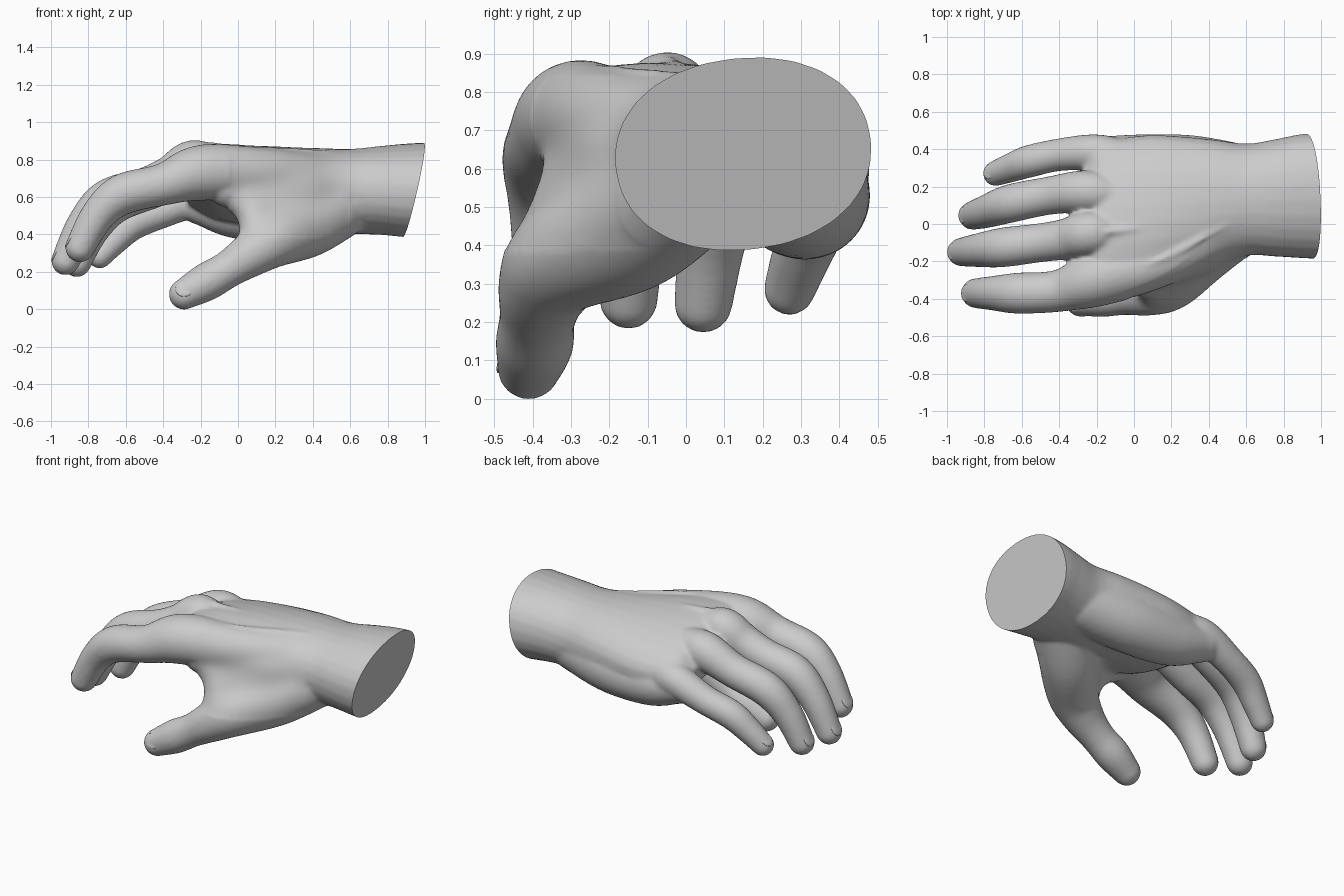
import bpy, bmesh, math
from mathutils import Vector, Matrix

if "Cube" in bpy.data.objects:
    bpy.data.objects.remove(bpy.data.objects["Cube"])

skin = bpy.data.materials.new("plain grey")
skin.use_nodes = True
GREY = (0.6, 0.6, 0.6, 1)
skin.diffuse_color = GREY
skin.node_tree.nodes["Principled BSDF"].inputs["Base Color"].default_value = GREY

SIDES = 28


def spline(keys, steps=6):
    """Catmull-Rom through rows of numbers."""
    out = []
    for i in range(len(keys) - 1):
        p0, p1 = keys[max(i - 1, 0)], keys[i]
        p2, p3 = keys[i + 1], keys[min(i + 2, len(keys) - 1)]
        for s in range(steps):
            t = s / steps
            out.append([b + 0.5 * t * (c - a + t * (2*a - 5*b + 4*c - d + t * (3*(b - c) + d - a)))
                        for a, b, c, d in zip(p0, p1, p2, p3)])
    return out + [list(keys[-1])]


def loft(bm, rings):
    rows = [[bm.verts.new(p) for p in ring] for ring in rings]
    for r0, r1 in zip(rows, rows[1:]):
        for i in range(SIDES):
            j = (i + 1) % SIDES
            bm.faces.new((r0[i], r0[j], r1[j], r1[i]))
    bm.faces.new(rows[0][::-1])
    bm.faces.new(rows[-1])


def tube(bm, keys):
    """Round limb along x, y, z, radius rows, with ball ends."""
    pts = spline(keys)
    rings = []
    for i, p in enumerate(pts):
        a, b = pts[max(i - 1, 0)], pts[min(i + 1, len(pts) - 1)]
        d = (Vector(b[:3]) - Vector(a[:3])).normalized()
        u = d.cross(Vector((0, 1, 0))).normalized()
        v = d.cross(u)
        rings.append([Vector(p[:3]) + p[3] * (u * math.cos(k) + v * math.sin(k))
                      for k in (2 * math.pi * n / SIDES for n in range(SIDES))])
    loft(bm, rings)
    for end in (keys[0], keys[-1]):
        bmesh.ops.create_uvsphere(bm, u_segments=SIDES, v_segments=16, radius=end[3],
                                  matrix=Matrix.Translation(end[:3]))


def section(x, cy, cz, a, b, tilt):
    """Tilted, slightly boxy oval across the hand."""
    ring = []
    c, s = math.cos(math.radians(tilt)), math.sin(math.radians(tilt))
    for n in range(SIDES):
        k = 2 * math.pi * n / SIDES
        y = a * math.copysign(abs(math.cos(k)) ** 0.93, math.cos(k))
        z = b * math.copysign(abs(math.sin(k)) ** 0.93, math.sin(k))
        ring.append((x, cy + y * c - z * s, cz + y * s + z * c))
    return ring


bm = bmesh.new()

# Wrist and palm
palm = [(1.15, .15, .635, .345, .26, 6), (.92, .15, .635, .335, .25, 6),
        (.76, .14, .635, .315, .237, 4), (.6, .13, .63, .3, .227, 0),
        (.4, .11, .64, .345, .222, -3), (.1, .07, .66, .41, .205, -9),
        (-.1, .05, .675, .41, .18, -12), (-.2, .05, .685, .39, .14, -13),
        (-.27, .05, .67, .33, .07, -14)]
loft(bm, [section(*row) for row in spline(palm)])

# Heel of the palm on the little finger side
tube(bm, [(.6, .25, .58, .17), (.3, .3, .54, .175), (0, .325, .53, .155), (-.2, .36, .56, .11)])

# Fingers, from palm bone to tip
fingers = {
    "index": [(.5, -.02, .7, .12), (.15, -.2, .725, .135), (-.19, -.29, .73, .15),
              (-.4, -.357, .667, .113), (-.62, -.37, .613, .11), (-.75, -.37, .5, .093),
              (-.845, -.37, .33, .08)],
    "middle": [(.1, -.06, .76, .1), (-.1, -.05, .765, .1), (-.24, -.05, .785, .12),
               (-.36, -.08, .712, .11), (-.5, -.1, .652, .104), (-.7, -.125, .588, .106),
               (-.83, -.14, .445, .091), (-.922, -.15, .258, .077)],
    "ring": [(.1, .1, .73, .1), (-.1, .15, .73, .1), (-.26, .172, .728, .115),
             (-.45, .152, .643, .102), (-.66, .11, .56, .103), (-.78, .07, .42, .09),
             (-.862, .045, .248, .077)],
    "little": [(.1, .28, .64, .12), (-.1, .35, .61, .11), (-.22, .38, .595, .1),
               (-.4, .37, .522, .087), (-.56, .335, .457, .087), (-.66, .3, .37, .078),
               (-.74, .27, .285, .068)],
    "thumb": [(.56, 0, .56, .17), (.38, -.14, .45, .17), (.2, -.31, .375, .15),
              (.08, -.367, .3, .124), (-.05, -.387, .215, .1),
              (-.17, -.395, .145, .102), (-.288, -.41, .08, .083)],
}
for keys in fingers.values():
    tube(bm, keys)

# Web: a fan of bars from the wrist, filling between thumb and index finger
for end in ((.1, -.36, .37), (.105, -.335, .44), (.085, -.305, .51),
            (.035, -.285, .58), (-.06, -.28, .645)):
    x, y, z = end
    tube(bm, [(.52, .02, .62, .17), (.3, y * .5, z * .6 + .25, .15), (x, y, z, .1)])

# Tendons over the back of the hand
for key, rise in (("index", .127), ("middle", .11), ("ring", .1)):
    kx, ky, kz, _ = fingers[key][2]
    tube(bm, [(.5, .1 + ky * .35, .835, .015), (.15, ky * .75 + .03, .85 - max(ky, 0) * .3, .02),
              (kx, ky, kz + rise - .015, .022)])

mesh = bpy.data.meshes.new("hand")
bmesh.ops.recalc_face_normals(bm, faces=bm.faces)
bm.to_mesh(mesh)
bm.free()
hand = bpy.data.objects.new("hand", mesh)
bpy.context.collection.objects.link(hand)
bpy.context.view_layer.objects.active = hand
hand.select_set(True)

# Fuse all parts into one soft skin
remesh = hand.modifiers.new("fuse", "REMESH")
remesh.mode = "VOXEL"
remesh.voxel_size = 0.011
soften = hand.modifiers.new("soften", "SMOOTH")
soften.factor = 0.5
soften.iterations = 14
bpy.ops.object.convert(target="MESH")

# Extra softening over the web and thumb side of the palm
bm = bmesh.new()
bm.from_mesh(hand.data)
web = [v for v in bm.verts if -.04 < v.co.x < .6 and v.co.y < .02 and .39 < v.co.z < .84]
for _ in range(50):
    bmesh.ops.smooth_vert(bm, verts=web, factor=.5, use_axis_x=True, use_axis_y=True, use_axis_z=True)

# Slanted flat cut through the wrist
cut = bmesh.ops.bisect_plane(bm, geom=bm.verts[:] + bm.edges[:] + bm.faces[:],
                             plane_co=(.94, .1, .63), plane_no=(.5, .03, -.115), clear_outer=True)
rim = [e for e in cut["geom_cut"] if isinstance(e, bmesh.types.BMEdge)]
bmesh.ops.contextual_create(bm, geom=rim)
bm.to_mesh(hand.data)
bm.free()
hand.data.materials.clear()
hand.data.materials.append(skin)
bpy.ops.object.shade_smooth_by_angle(angle=math.radians(50))

# Nails: shallow domes on the back of each fingertip
for key, keys in fingers.items():
    tip, r = Vector(keys[-1][:3]), keys[-1][3]
    d = (tip - Vector(keys[-2][:3])).normalized()
    up = Vector((-.2, -1, .35)) if key == "thumb" else Vector((-1, 0, .3))
    up = (up - d * up.dot(d)).normalized()
    side = up.cross(d)
    turn = Matrix((d, side, up)).transposed().to_4x4()
    place = Matrix.Translation(tip + up * r * .84 - d * r * .16)
    bm = bmesh.new()
    bmesh.ops.create_uvsphere(bm, u_segments=24, v_segments=12, radius=r,
                              matrix=place @ turn @ Matrix.Diagonal((.64, .58, .14, 1)))
    nail_mesh = bpy.data.meshes.new(key + "_nail")
    bm.to_mesh(nail_mesh)
    bm.free()
    nail_mesh.materials.append(skin)
    nail_mesh.polygons.foreach_set("use_smooth", [True] * len(nail_mesh.polygons))
    bpy.context.collection.objects.link(bpy.data.objects.new(key + "_nail", nail_mesh))
